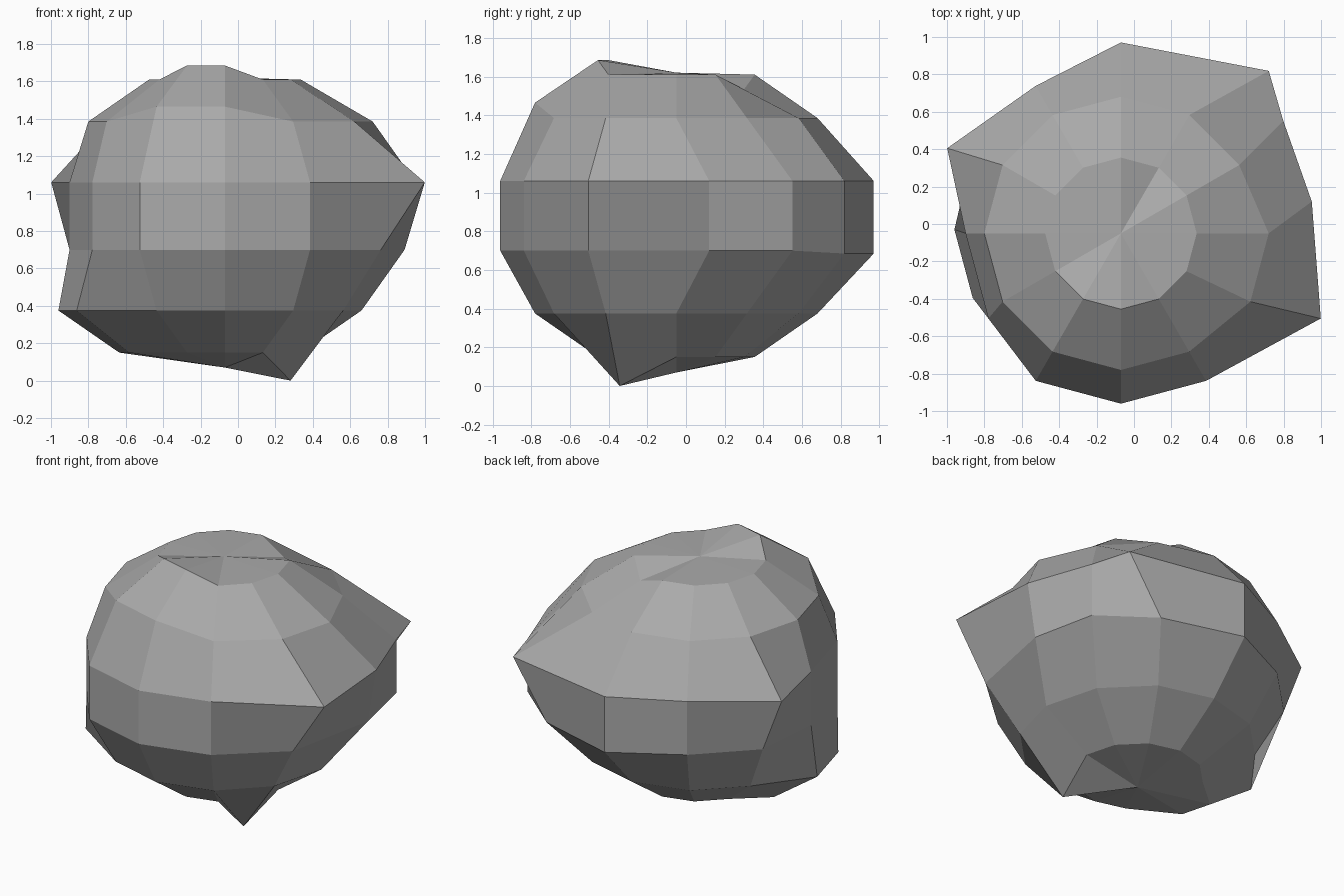
import bpy
import bmesh
from math import sin, cos, pi
from mathutils import Vector

cube = bpy.data.objects.get("Cube")
if cube:
    bpy.data.objects.remove(cube, do_unlink=True)

SEGMENTS, RINGS = 12, 7
CENTRE = Vector((-0.07, -0.05, 0.88))
RADIUS, HEIGHT = 0.934, 0.81


def grid_point(ring, seg):
    """Regular position on the squashed sphere, ring 0 being the top."""
    t, a = pi * ring / RINGS, 2 * pi * seg / SEGMENTS
    return CENTRE + Vector((RADIUS * sin(t) * cos(a),
                            RADIUS * sin(t) * sin(a),
                            HEIGHT * cos(t)))


# Squashed low-poly sphere
bm = bmesh.new()
bmesh.ops.create_uvsphere(bm, u_segments=SEGMENTS, v_segments=RINGS, radius=1)
bmesh.ops.scale(bm, vec=(RADIUS, RADIUS, HEIGHT), verts=bm.verts)
bmesh.ops.translate(bm, vec=CENTRE, verts=bm.verts)

# Pulls that make it lumpy: ring, segments, offset
pulls = [
    # dented crown and raised front brow
    (0, [0], (0, 0, -0.07)),
    (1, [2], (0, 0, -0.075)),
    (1, [8, 9], (0, 0, 0.075)),
    (2, [8, 9], (0, 0, 0.08)),
    (2, [0, 11], (0.06, 0, 0)),
    # corners of the upper belt
    (3, [0], (0.11, 0.17, 0)),
    (3, [1], (0.08, 0.145, 0)),
    (3, [2], (0.335, 0.08, 0)),
    (3, [3], (0, 0.11, 0)),
    (3, [5], (-0.14, 0, 0)),
    (3, [6, 7], (0.08, 0, 0)),
    (3, [11], (0.28, 0, 0)),
    # lower belt
    (4, [0], (0.05, 0.17, 0)),
    (4, [1], (0.08, 0.145, 0)),
    (4, [2], (0.085, 0.08, -0.015)),
    (4, [3], (0, 0.11, -0.015)),
    (4, [6, 7], (0.08, 0, 0)),
    (4, [11], (0.045, 0, 0)),
    # side bulge and bottom spike
    (5, [6, 7], (-0.16, 0.02, 0)),
    (6, [6, 7], (-0.16, 0.02, 0)),
    (6, [11], (0, -0.09, -0.15)),
]
moves = []
for ring, segs, offset in pulls:
    for seg in segs:
        p = grid_point(ring, seg)
        vert = min(bm.verts, key=lambda v: (v.co - p).length)
        moves.append((vert, Vector(offset)))
for vert, offset in moves:
    vert.co += offset

bmesh.ops.recalc_face_normals(bm, faces=bm.faces)
mesh = bpy.data.meshes.new("rock")
bm.to_mesh(mesh)
bm.free()

# Plain grey stone
grey = bpy.data.materials.new("stone_grey")
grey.use_nodes = True
colour = (0.4, 0.4, 0.4, 1)
grey.diffuse_color = colour
grey.node_tree.nodes["Principled BSDF"].inputs["Base Color"].default_value = colour
mesh.materials.append(grey)

rock = bpy.data.objects.new("rock", mesh)
bpy.context.collection.objects.link(rock)
